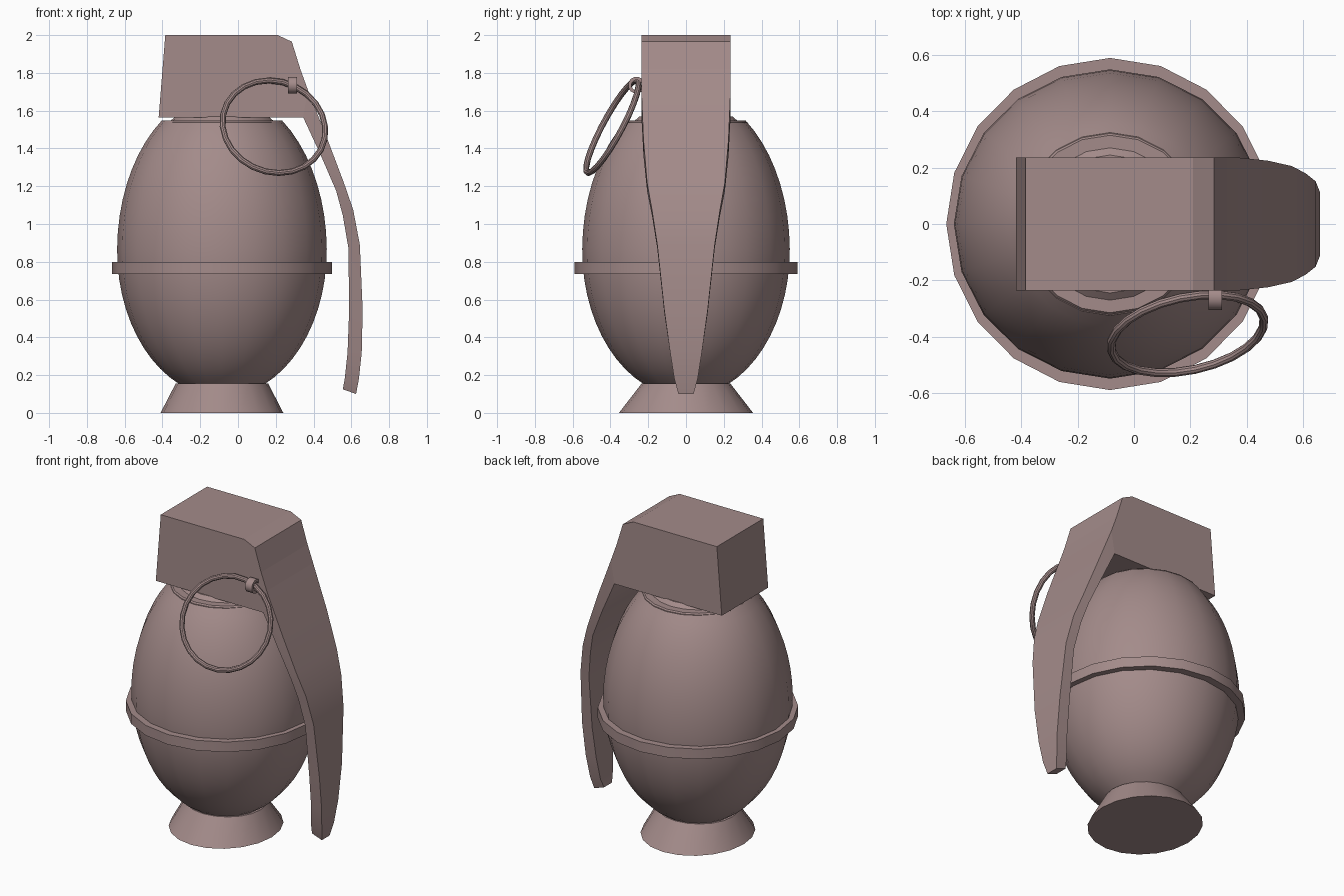
import bpy, bmesh, math
from mathutils import Vector

if "Cube" in bpy.data.objects:
    bpy.data.objects.remove(bpy.data.objects["Cube"])

AXIS_X = -0.085      # centre line of the round parts
SIDES = 20

paint = bpy.data.materials.new("dusty_mauve")
paint.use_nodes = True
colour = (0.37, 0.26, 0.255, 1)
paint.diffuse_color = colour
paint.node_tree.nodes["Principled BSDF"].inputs["Base Color"].default_value = colour


def finish(bm, name, smooth=True):
    """Turn a bmesh into a painted object."""
    bmesh.ops.recalc_face_normals(bm, faces=bm.faces)
    mesh = bpy.data.meshes.new(name)
    bm.to_mesh(mesh)
    bm.free()
    mesh.materials.append(paint)
    ob = bpy.data.objects.new(name, mesh)
    bpy.context.collection.objects.link(ob)
    if smooth:
        bpy.ops.object.select_all(action='DESELECT')
        ob.select_set(True)
        bpy.context.view_layer.objects.active = ob
        bpy.ops.object.shade_smooth_by_angle(angle=math.radians(35))
    return ob


def bridge(bm, a, b):
    for i in range(len(a)):
        j = (i + 1) % len(a)
        bm.faces.new((a[i], a[j], b[j], b[i]))


def lathe(name, profile, sides=SIDES):
    """Revolve (radius_x, radius_y, z) rows about the upright axis, capped."""
    bm = bmesh.new()
    rings = []
    for rx, ry, z in profile:
        turn = [math.tau * i / sides for i in range(sides)]
        rings.append([bm.verts.new((AXIS_X + rx * math.cos(t), ry * math.sin(t), z)) for t in turn])
    for a, b in zip(rings, rings[1:]):
        bridge(bm, a, b)
    bm.faces.new(rings[0])
    bm.faces.new(rings[-1])
    return finish(bm, name)


def swept_ring(name, centre, normal, radius, section, sides, smooth=True):
    """Sweep a closed (radial, axial) section around a circle."""
    bm = bmesh.new()
    n = Vector(normal).normalized()
    u = n.orthogonal().normalized()
    v = n.cross(u)
    loops = []
    for i in range(sides):
        t = math.tau * i / sides
        out = u * math.cos(t) + v * math.sin(t)
        loops.append([bm.verts.new(Vector(centre) + out * (radius + r) + n * h) for r, h in section])
    for i in range(sides):
        bridge(bm, loops[i], loops[(i + 1) % sides])
    return finish(bm, name, smooth)


# Egg-shaped body: half ellipses of different height meet at the widest level
WIDE_Z, WIDE_R = 0.86, 0.555
body = []
rows = 20
for i in range(rows + 1):
    a = math.radians(-66 + (55 + 66) * i / rows)
    half = 0.84 if a > 0 else 0.775
    r = WIDE_R * math.cos(a)
    body.append((r, r * 0.99, WIDE_Z + half * math.sin(a)))
lathe("body", body)

# Foot, waist band, collar and neck
lathe("foot", [(0.325, 0.355, 0), (0.245, 0.235, 0.155)])
lathe("waist_band", [(0.582, 0.59, 0.735), (0.582, 0.59, 0.80)])
lathe("collar", [(0.325, 0.325, 1.52), (0.325, 0.325, 1.54)])
lathe("neck", [(0.28, 0.28, 1.54), (0.245, 0.245, 1.57)])

# Head block: side outline extruded across the width
HALF_W = 0.236
outline = [(-0.385, 2.0), (0.21, 2.0), (0.285, 1.965), (0.33, 1.82),
           (0.37, 1.71), (0.345, 1.565), (-0.42, 1.565)]
bm = bmesh.new()
sides = [[bm.verts.new((x, s * HALF_W, z)) for x, z in outline] for s in (-1, 1)]
bridge(bm, *sides)
for s in sides:
    bm.faces.new(s)
finish(bm, "head_block", smooth=False)

# Lever: outer point, inner point and half width of each cross-section
stations = [
    ((0.37, 1.71), (0.345, 1.565), HALF_W),
    ((0.475, 1.445), (0.44, 1.36), 0.225),
    ((0.56, 1.22), (0.52, 1.175), 0.206),
    ((0.61, 1.075), (0.555, 1.045), 0.18),
    ((0.645, 0.89), (0.585, 0.87), 0.152),
    ((0.66, 0.545), (0.588, 0.53), 0.115),
    ((0.655, 0.32), (0.58, 0.32), 0.084),
    ((0.64, 0.18), (0.565, 0.18), 0.062),
    ((0.625, 0.10), (0.555, 0.125), 0.04),
]
bm = bmesh.new()
loops = []
for (ox, oz), (ix, iz), w in stations:
    corners = ((ox, -w, oz), (ox, w, oz), (ix, w, iz), (ix, -w, iz))
    loops.append([bm.verts.new(c) for c in corners])
for a, b in zip(loops, loops[1:]):
    bridge(bm, a, b)
bm.faces.new(loops[0])
bm.faces.new(loops[-1])
finish(bm, "lever")

# Pull ring hanging at a slant, and the eyelet that holds it
wire = [(0.016 * math.cos(math.tau * k / 10), 0.016 * math.sin(math.tau * k / 10)) for k in range(10)]
swept_ring("pull_ring", (0.19, -0.39, 1.515), (-0.21, 1, -0.54), 0.277, wire, 24)
eyelet = [(-0.009, -0.024), (0.009, -0.024), (0.009, 0.024), (-0.009, 0.024)]
swept_ring("ring_eyelet", (0.288, -0.262, 1.735), (1, 0, 0), 0.036, eyelet, 12)
